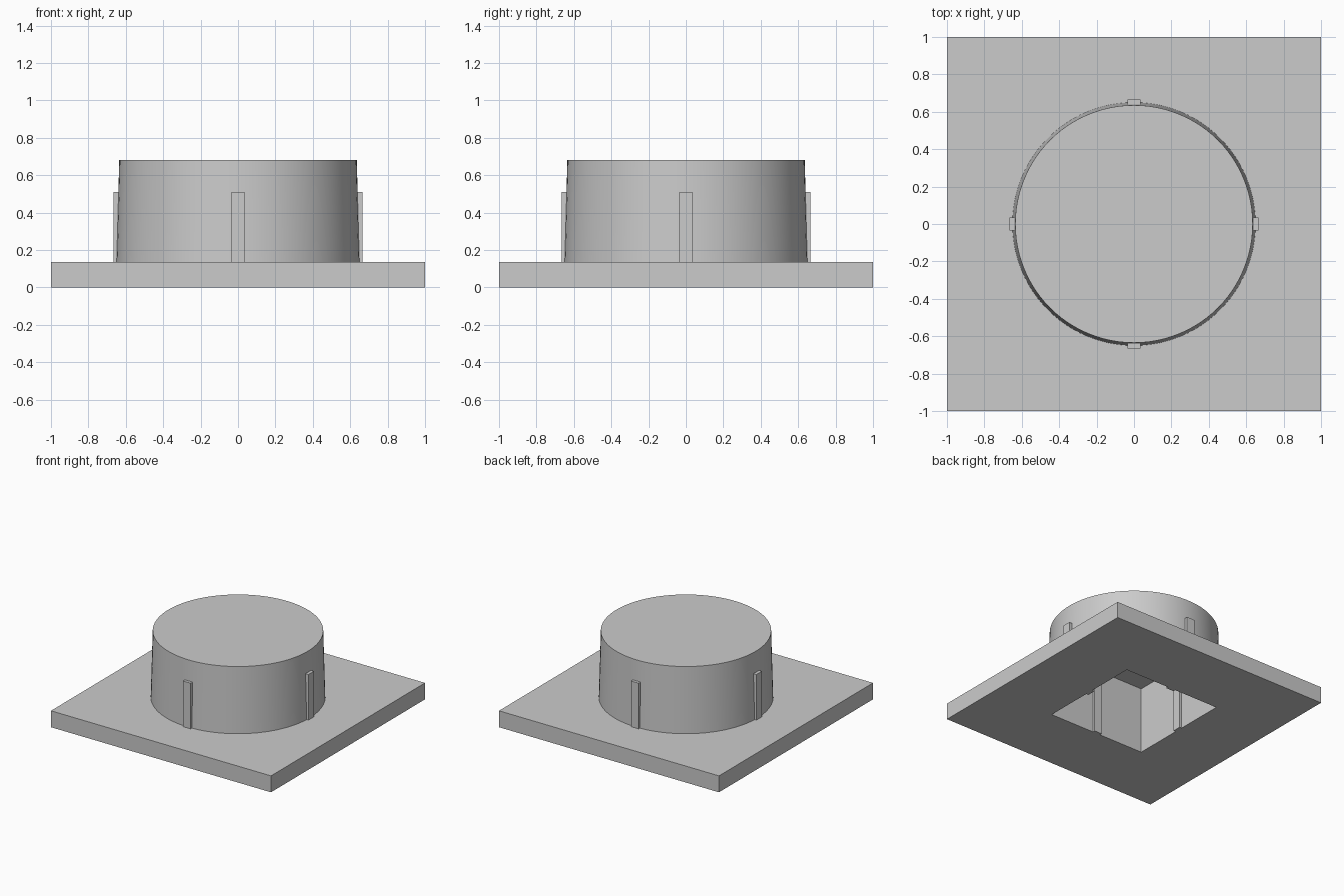
import bpy, math

if "Cube" in bpy.data.objects:
    bpy.data.objects.remove(bpy.data.objects["Cube"])

PLATE_TOP, DRUM_TOP, RIB_TOP = 0.135, 0.68, 0.51
HOLE_HALF, HOLE_TOP = 0.44, 0.55
RIB_WIDTH = 0.07

grey = bpy.data.materials.new("light_grey")
grey.use_nodes = True
colour = (0.6, 0.6, 0.6, 1)
grey.diffuse_color = colour
grey.node_tree.nodes["Principled BSDF"].inputs["Base Color"].default_value = colour


def finish(obj, name):
    obj.name = name
    obj.data.materials.append(grey)
    return obj


def box(name, x, y, z):
    """Box from its (low, high) range on each axis."""
    centre = [(a + b) / 2 for a, b in (x, y, z)]
    bpy.ops.mesh.primitive_cube_add(size=1, location=centre)
    obj = bpy.context.object
    obj.scale = [b - a for a, b in (x, y, z)]
    bpy.ops.object.transform_apply(location=True, rotation=False, scale=True)
    return finish(obj, name)


def cut(obj, cutter):
    mod = obj.modifiers.new("square_recess", "BOOLEAN")
    mod.operation = "DIFFERENCE"
    mod.solver = "EXACT"
    mod.object = cutter
    bpy.ops.object.select_all(action="DESELECT")
    obj.select_set(True)
    bpy.context.view_layer.objects.active = obj
    bpy.ops.object.modifier_apply(modifier=mod.name)


# Square plate and slightly tapered drum
plate = box("base_plate", (-1, 1), (-1, 1), (0, PLATE_TOP))
bpy.ops.mesh.primitive_cone_add(vertices=96, radius1=0.65, radius2=0.635,
                                depth=DRUM_TOP - PLATE_TOP,
                                location=(0, 0, (DRUM_TOP + PLATE_TOP) / 2))
drum = finish(bpy.context.object, "round_drum")

# Square recess, open underneath
cutter = box("recess_cutter", (-HOLE_HALF, HOLE_HALF), (-HOLE_HALF, HOLE_HALF),
             (-0.1, HOLE_TOP))
cutter.hide_render = True
cut(plate, cutter)
cut(drum, cutter)
bpy.ops.object.shade_smooth_by_angle(angle=math.radians(30))
bpy.data.objects.remove(cutter)

# Grip ribs outside the drum and inside the recess, one per side
half = RIB_WIDTH / 2
for i, side in enumerate(("left", "back", "right", "front")):
    outer = box(side + "_outer_rib", (0.6, 0.665), (-half, half), (PLATE_TOP, RIB_TOP))
    inner = box(side + "_inner_rib", (HOLE_HALF - 0.02, HOLE_HALF), (-half, half),
                (0, HOLE_TOP))
    for rib in (outer, inner):
        rib.rotation_euler.z = i * math.pi / 2
        # Spin about the model's centre by moving the origin there first
        bpy.ops.object.select_all(action="DESELECT")
        rib.select_set(True)
        bpy.context.view_layer.objects.active = rib
        bpy.ops.object.transform_apply(location=False, rotation=True, scale=False)
